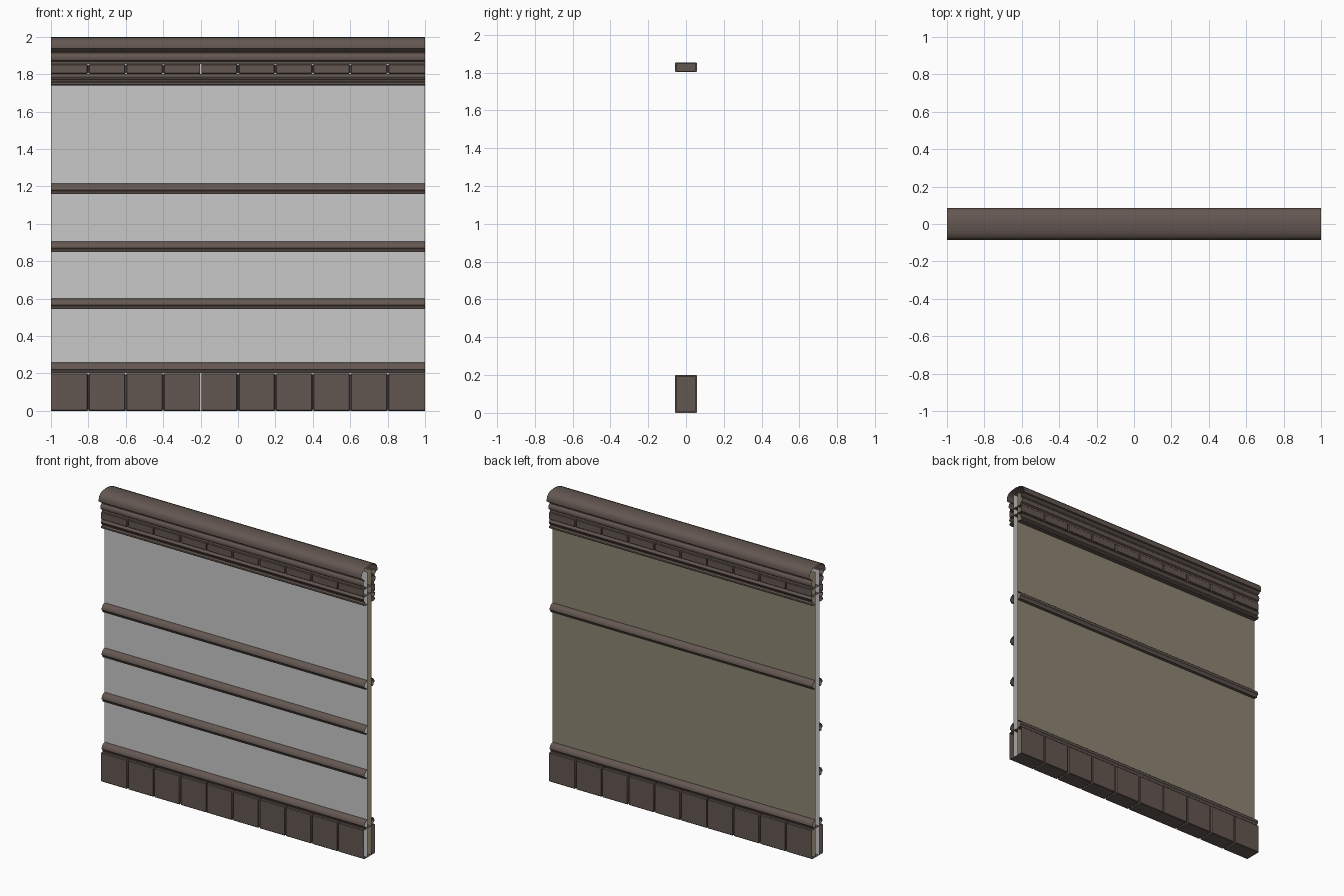
import bpy, bmesh, math

if "Cube" in bpy.data.objects:
    bpy.data.objects.remove(bpy.data.objects["Cube"], do_unlink=True)


def material(name, color):
    m = bpy.data.materials.new(name)
    m.use_nodes = True
    m.diffuse_color = (*color, 1)
    m.node_tree.nodes["Principled BSDF"].inputs["Base Color"].default_value = (*color, 1)
    return m


brown = material("dark brown", (0.127, 0.095, 0.082))
grey = material("plaster grey", (0.58, 0.58, 0.58))
olive = material("olive plaster", (0.27, 0.24, 0.17))


def sweep(name, rings, mat, closed=False, caps=()):
    """Skin (x, profile) rings along x; profiles run up the front and down the back."""
    bm = bmesh.new()
    loops = [[bm.verts.new((x, y, z)) for y, z in prof] for x, prof in rings]
    n = len(loops[0])
    for a, b in zip(loops, loops[1:]):
        for i in range(n if closed else n - 1):
            j = (i + 1) % n
            bm.faces.new((a[i], b[i], b[j], a[j]))
    if "start" in caps:
        bm.faces.new(loops[0])
    if "end" in caps:
        bm.faces.new(loops[-1][::-1])
    mesh = bpy.data.meshes.new(name)
    bm.to_mesh(mesh)
    bm.free()
    mesh.materials.append(mat)
    mesh.shade_smooth()
    mesh.set_sharp_from_angle(angle=math.radians(35))
    ob = bpy.data.objects.new(name, mesh)
    bpy.context.collection.objects.link(ob)
    return ob


def strip(name, profile, mat):
    return sweep(name, [(-1, profile), (1, profile)], mat)


def front(half):
    return [(-y, z) for y, z in half]


def back(half):
    return half[::-1]


# Wall faces, open at both ends
WALL = 0.02
face = [(WALL, 0), (WALL, 1.96)]
strip("front_wall_panel", front(face), grey)
strip("back_wall_panel", back(face), olive)


# Rounded rail, undercut along its lower edge
def rail(z):
    arc = [(WALL + 0.034 * math.cos(a), z + 0.02 + 0.036 * math.sin(a))
           for a in (math.radians(15 * k) for k in range(7))]
    return [(WALL, z), (0.042, z), (0.045, z + 0.012)] + arc


for label, z, both in (("base", 0.202, True), ("lower", 0.545, False),
                       ("middle", 0.85, False), ("upper", 1.16, True)):
    strip(f"front_{label}_rail", front(rail(z)), brown)
    if both:
        strip(f"back_{label}_rail", back(rail(z)), brown)


# Block courses with chamfered joints and one open joint
def course_ring(z0, z1, inset):
    y, c = 0.058 - inset, 0.004
    a, b = z0 + inset, z1 - inset
    return [(-y + c, a), (-y, a + c), (-y, b - c), (-y + c, b),
            (y - c, b), (y, b - c), (y, a + c), (y - c, a)]


def block_course(name, z0, z1):
    full, inset = course_ring(z0, z1, 0), course_ring(z0, z1, 0.007)
    for side, first, last in (("right", 0, 4), ("left", 4, 10)):
        rings = []
        for k in range(first, last + 1):
            x = -1 + 0.2 * k
            if k in (0, 10):
                rings.append((x, full))
            elif k == 4:
                d = -1 if side == "right" else 1
                pair = [(x + d * 0.004, full), (x + d * 0.009, full)]
                rings += sorted(pair, key=lambda r: r[0])
            else:
                rings += [(x - 0.007, full), (x - 0.003, inset),
                          (x + 0.003, inset), (x + 0.007, full)]
        sweep(f"{side}_{name}", rings, brown, True,
              ("end",) if side == "right" else ("start",))


block_course("base_blocks", 0, 0.2)
block_course("frieze_blocks", 1.802, 1.854)

# Double bead below the frieze
bead = [(WALL, 1.74), (0.052, 1.74), (0.06, 1.746), (0.06, 1.756), (0.05, 1.762),
        (0.05, 1.768), (0.058, 1.774), (0.062, 1.785), (0.058, 1.796), (0.05, 1.802)]
strip("front_frieze_bead", front(bead), brown)
strip("back_frieze_bead", back(bead), brown)

# Cornice with a gently domed coping
cornice = [(WALL, 1.854), (0.052, 1.854), (0.052, 1.868), (0.062, 1.874),
           (0.067, 1.888), (0.064, 1.902), (0.054, 1.912), (0.054, 1.918),
           (0.066, 1.924), (0.074, 1.934), (0.085, 1.936), (0.085, 1.955),
           (0.079, 1.973), (0.067, 1.986), (0.045, 1.995), (0, 2.0)]
strip("cornice", front(cornice) + back(cornice[:-1]), brown)
